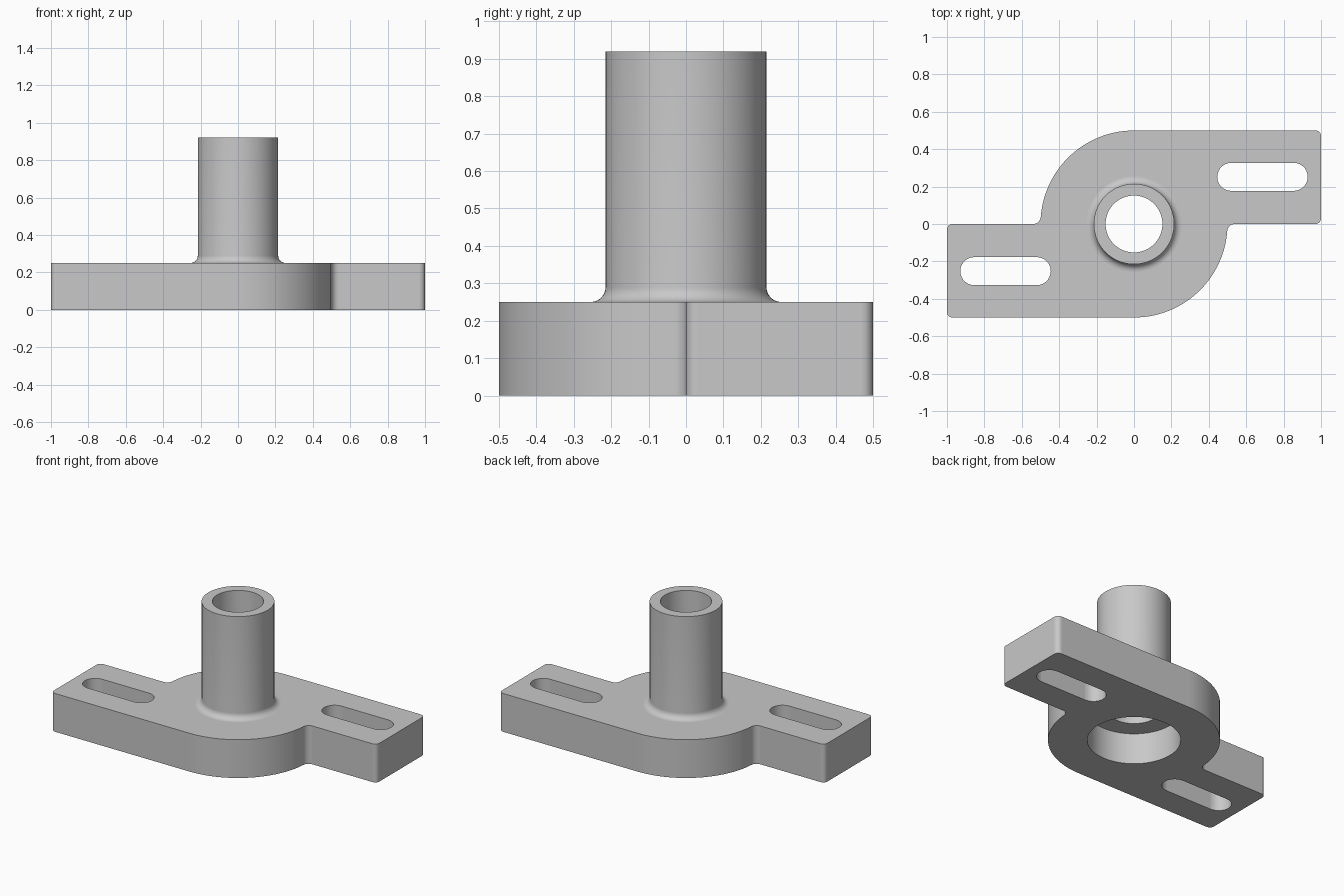
import bpy, bmesh
from math import sin, cos, pi, sqrt, asin
from mathutils import Vector

if "Cube" in bpy.data.objects:
    bpy.data.objects.remove(bpy.data.objects["Cube"])

PLATE_H, TOP = 0.25, 0.92
R_BODY, R_POST, R_BORE, R_COUNTERBORE = 0.5, 0.215, 0.152, 0.272
FILLET, CORNER = 0.04, 0.03

grey = bpy.data.materials.new("machined_grey")
grey.use_nodes = True
colour = (0.58, 0.58, 0.58, 1)
grey.diffuse_color = colour
grey.node_tree.nodes["Principled BSDF"].inputs["Base Color"].default_value = colour


def arc(cx, cy, r, a, b, n):
    steps = [a + (b - a) * i / n for i in range(n + 1)]
    return [(cx + r * cos(t), cy + r * sin(t)) for t in steps]


def make_object(name, bm):
    bmesh.ops.remove_doubles(bm, verts=bm.verts[:], dist=1e-5)
    bmesh.ops.recalc_face_normals(bm, faces=bm.faces[:])
    mesh = bpy.data.meshes.new(name)
    bm.to_mesh(mesh)
    bm.free()
    mesh.materials.append(grey)
    ob = bpy.data.objects.new(name, mesh)
    bpy.context.collection.objects.link(ob)
    return ob


def prism(name, outline, z0, z1):
    bm = bmesh.new()
    face = bm.faces.new([bm.verts.new((x, y, z0)) for x, y in outline])
    up = bmesh.ops.extrude_face_region(bm, geom=[face])["geom"]
    verts = [g for g in up if isinstance(g, bmesh.types.BMVert)]
    bmesh.ops.translate(bm, verts=verts, vec=(0, 0, z1 - z0))
    return make_object(name, bm)


def lathe(name, profile, n=72):
    """Solid of revolution; the profile starts and ends on the axis."""
    bm = bmesh.new()
    rings = []
    for r, z in profile:
        if r == 0:
            rings.append([bm.verts.new((0, 0, z))])
        else:
            rings.append([bm.verts.new((x, y, z))
                          for x, y in arc(0, 0, r, 0, 2 * pi, n)[:-1]])
    for ring in (rings[1], rings[-2]):
        bm.faces.new(ring)
    for low, high in zip(rings[1:-2], rings[2:-1]):
        for i in range(n):
            j = (i + 1) % n
            bm.faces.new((low[i], low[j], high[j], high[i]))
    for cap in (rings[0][0], rings[-1][0]):
        bm.verts.remove(cap)
    return make_object(name, bm)


def combine(target, tool, operation):
    mod = target.modifiers.new(operation.lower(), 'BOOLEAN')
    mod.operation, mod.solver, mod.object = operation, 'EXACT', tool
    bpy.context.view_layer.objects.active = target
    bpy.ops.object.modifier_apply(modifier=mod.name)
    bpy.data.objects.remove(tool)


# Plate outline: one half (round body, inner fillet, tab), then turned by 180 degrees
meet = asin(FILLET / (R_BODY + FILLET))
fillet_x = sqrt(R_BODY ** 2 + 2 * R_BODY * FILLET)
half = arc(0, 0, R_BODY, -pi / 2, -meet, 28)
half += arc(fillet_x, -FILLET, FILLET, pi - meet, pi / 2, 8)[1:]
half += arc(1 - CORNER, CORNER, CORNER, -pi / 2, 0, 6)
half += arc(1 - CORNER, 0.5 - CORNER, CORNER, 0, pi / 2, 6)
bracket = prism("flange_bracket", half + [(-x, -y) for x, y in half], 0, PLATE_H)

# Hollow post with a filleted foot
foot = [(r, z) for r, z in arc(R_POST + FILLET, PLATE_H + FILLET, FILLET, -pi / 2, -pi, 8)]
post = lathe("post", [(0, 0.22), (R_POST + FILLET, 0.22)] + foot + [(R_POST, TOP), (0, TOP)])
combine(bracket, post, 'UNION')

# Bore through the post, with a wide counterbore underneath
cavity = lathe("bore_cutter", [(0, -0.1), (R_COUNTERBORE, -0.1), (R_COUNTERBORE, 0.2),
                               (R_BORE, 0.2), (R_BORE, 1.1), (0, 1.1)])
combine(bracket, cavity, 'DIFFERENCE')

# Mounting slots
SLOT_R, SLOT_REACH = 0.075, 0.167
for side in (1, -1):
    cx, cy = side * 0.687, side * 0.252
    slot = arc(cx + SLOT_REACH, cy, SLOT_R, -pi / 2, pi / 2, 14)
    slot += arc(cx - SLOT_REACH, cy, SLOT_R, pi / 2, 3 * pi / 2, 14)
    combine(bracket, prism("slot_cutter", slot, -0.1, 0.4), 'DIFFERENCE')

# Smooth curved walls; keep the large plane faces flat
bpy.ops.object.select_all(action='DESELECT')
bracket.select_set(True)
bpy.context.view_layer.objects.active = bracket
bpy.ops.object.shade_smooth_by_angle(angle=0.6)
for face in bracket.data.polygons:
    if abs(face.normal.z) > 0.999 or face.area > 0.02:
        face.use_smooth = False
